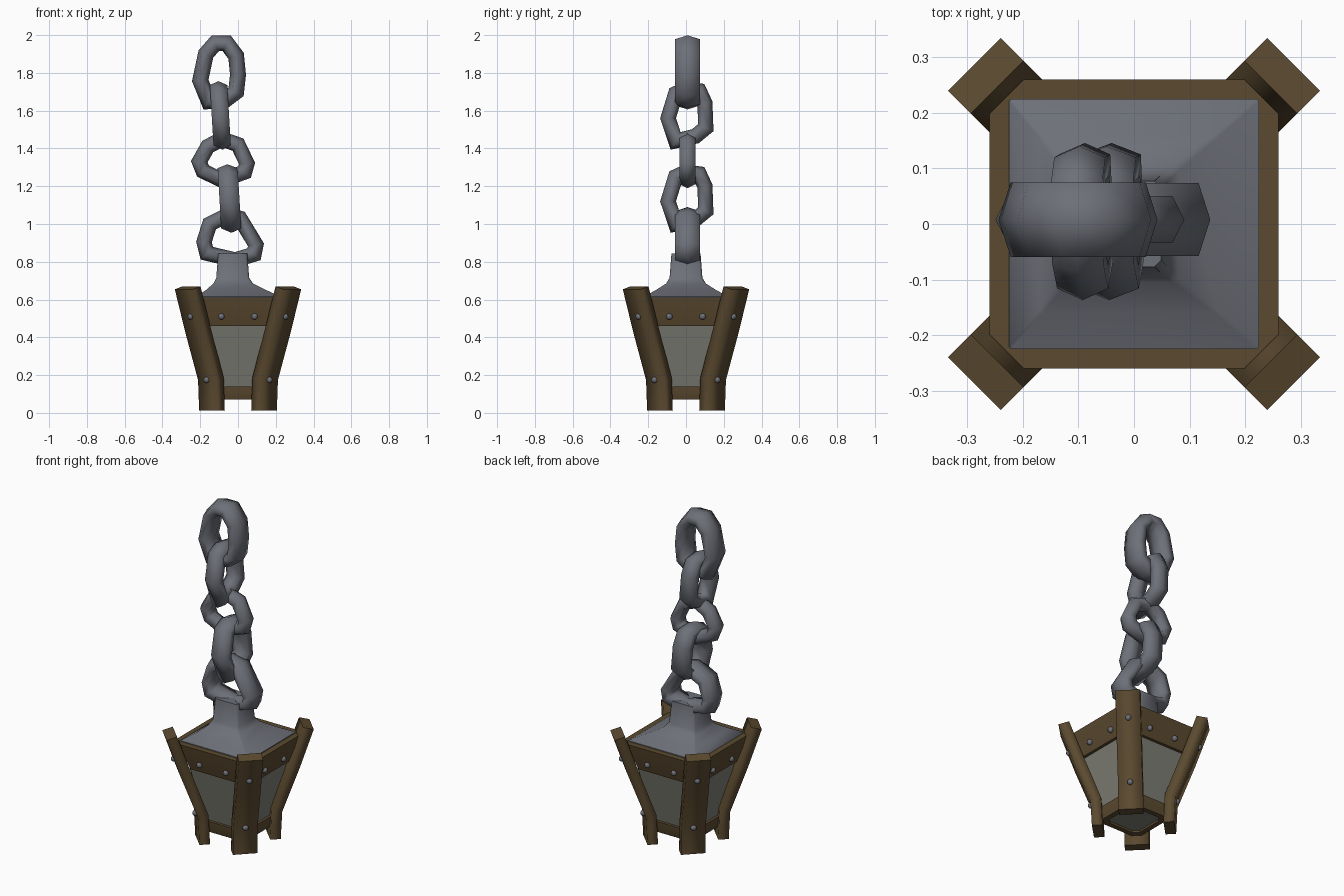
import bpy, bmesh, math
from mathutils import Vector, Matrix

if "Cube" in bpy.data.objects:
    bpy.data.objects.remove(bpy.data.objects["Cube"])


def material(name, rgb):
    m = bpy.data.materials.new(name)
    m.diffuse_color = (*rgb, 1)
    m.use_nodes = True
    m.node_tree.nodes["Principled BSDF"].inputs["Base Color"].default_value = m.diffuse_color
    return m


IRON = material("dull iron", (0.155, 0.163, 0.19))
WOOD = material("brown wood", (0.105, 0.068, 0.029))
GLASS = material("cloudy glass", (0.205, 0.205, 0.175))


def loft(name, rings, mat, loop=False, caps=True, angle=None):
    """Skin rings of points; caps stay crisp, sides are smooth up to angle."""
    bm = bmesh.new()
    vs = [[bm.verts.new(p) for p in r] for r in rings]
    n = len(rings[0])
    for i in range(len(vs) if loop else len(vs) - 1):
        a, b = vs[i], vs[(i + 1) % len(vs)]
        for j in range(n):
            k = (j + 1) % n
            bm.faces.new((a[j], a[k], b[k], b[j]))
    for f in bm.faces:
        f.smooth = True
    if caps and not loop:
        for r in (vs[0], vs[-1]):
            for e in bm.faces.new(r).edges:
                e.smooth = False
    bmesh.ops.recalc_face_normals(bm, faces=bm.faces)
    if angle is not None:
        for e in bm.edges:
            if e.calc_face_angle(0) > math.radians(angle):
                e.smooth = False
    me = bpy.data.meshes.new(name)
    bm.to_mesh(me)
    bm.free()
    me.materials.append(mat)
    ob = bpy.data.objects.new(name, me)
    bpy.context.collection.objects.link(ob)
    return ob


def chain_link(name, path, r, half, place):
    """Closed six-sided tube round a flat path; place maps (u, v, w) to space."""
    pts = [Vector(p) for p in path]
    rings = []
    for i, p in enumerate(pts):
        d1 = (p - pts[i - 1]).normalized()
        d2 = (pts[(i + 1) % len(pts)] - p).normalized()
        t = (d1 + d2).normalized()
        nrm = Vector((t.y, -t.x)) / max(0.75, t.dot(d1))
        ring = []
        for k in range(6):
            a = k * math.pi / 3
            q = p + nrm * (r * math.cos(a))
            ring.append(place(q.x, q.y, half / 0.866 * math.sin(a)))
        rings.append(ring)
    return loft(name, rings, IRON, loop=True)


# Chain: links facing the front
def front_link(u, v, w):
    return (u, w + 0.008, v)


chain_link("chain_link_top",
           [(-.20, 1.76), (-.17, 1.90), (-.12, 1.957), (-.06, 1.957), (-.01, 1.89),
            (0, 1.79), (-.01, 1.70), (-.07, 1.655), (-.155, 1.65)], .042, .067, front_link)
chain_link("chain_link_middle",
           [(-.205, 1.33), (-.16, 1.41), (-.085, 1.45), (0, 1.42), (.048, 1.32),
            (.035, 1.275), (-.085, 1.232), (-.185, 1.28)], .04, .042, front_link)
chain_link("chain_link_bottom",
           [(-.18, .905), (-.15, 1.0), (-.055, 1.047), (.01, 1.03), (.095, .89),
            (.085, .84), (-.015, .81), (-.165, .845)], .04, .066, front_link)

# Chain: links facing the side, leaning a little
side_path = [(-.095, 1.56), (-.055, 1.69), (0, 1.715), (.07, 1.705), (.10, 1.64),
             (.105, 1.51), (.05, 1.465), (-.055, 1.44)]
for name, dz, x0, half in (("chain_link_upper", 0, -.093, .046),
                           ("chain_link_lower", -.44, -.045, .053)):
    chain_link(name, [(u, v + dz) for u, v in side_path], .04, half,
               lambda u, v, w: (x0 + w - .06 * (v - dz - 1.57), u, v))


def square(half, z, cut=0.0, cx=0.0):
    """Square ring with cut corners."""
    h, c = half, half - cut
    pts = [(h, -c), (h, c), (c, h), (-c, h), (-h, c), (-h, -c), (-c, -h), (c, -h)]
    return [(cx + x, y, z) for x, y in pts]


# Roof sweeping up into the neck that holds the chain
loft("roof", [square(.225, .60, .004), square(.225, .615, .004), square(.16, .65, .006, -.01),
              square(.105, .685, .01, -.025), square(.087, .715, .012, -.028),
              square(.077, .845, .012, -.028)], IRON, angle=60)

# Glass body
loft("glass_body", [square(.125, .085, .02), square(.232, .59, .03)], GLASS, angle=30)


# Wooden frames round the glass
def frame(name, z0, h0, z1, h1, cut, thick):
    bulge = .004
    zm, hm = (z0 + z1) / 2, (h0 + h1) / 2 + bulge
    rings = [square(h0 - thick, z0, cut * .7), square(h0, z0, cut), square(hm, zm, cut),
             square(h1, z1, cut), square(h1 - thick, z1, cut * .7)]
    return loft(name, rings, WOOD, loop=True, angle=40)


frame("top_frame", .46, .222, .61, .26, .062, .04)
frame("bottom_frame", .07, .138, .14, .153, .04, .03)


# Bent corner posts and their rivets
def rivet(name, loc):
    bm = bmesh.new()
    bmesh.ops.create_uvsphere(bm, u_segments=10, v_segments=6, radius=.017,
                              matrix=Matrix.Translation(loc))
    for f in bm.faces:
        f.smooth = True
    me = bpy.data.meshes.new(name)
    bm.to_mesh(me)
    bm.free()
    me.materials.append(IRON)
    bpy.context.collection.objects.link(bpy.data.objects.new(name, me))


W, D = .067, .029
for i in range(4):
    a = math.pi / 4 + i * math.pi / 2
    out = Vector((math.cos(a), math.sin(a), 0))
    side = Vector((-math.sin(a), math.cos(a), 0))
    rings = []
    # (distance along diagonal, height, rise across the thickness)
    for d, z, tilt in ((.195, .012, 0), (.203, .18, -.006), (.300, .44, -.01), (.377, .662, -.008)):
        c = out * d + Vector((0, 0, z))
        o = out * D + Vector((0, 0, tilt))
        rings.append([c + o + side * W, c - o + side * W, c - o - side * W, c + o - side * W])
    loft("corner_post", rings, WOOD)
    rivet("post_rivet", out * (.325 + D) + Vector((0, 0, .51)))
    rivet("post_rivet", out * (.203 + D + .003) + Vector((0, 0, .175)))

# Rivets along the top frame
for i in range(4):
    rot = Matrix.Rotation(i * math.pi / 2, 3, 'Z')
    for x in (-.088, .088):
        rivet("frame_rivet", rot @ Vector((x, -.239, .51)))
